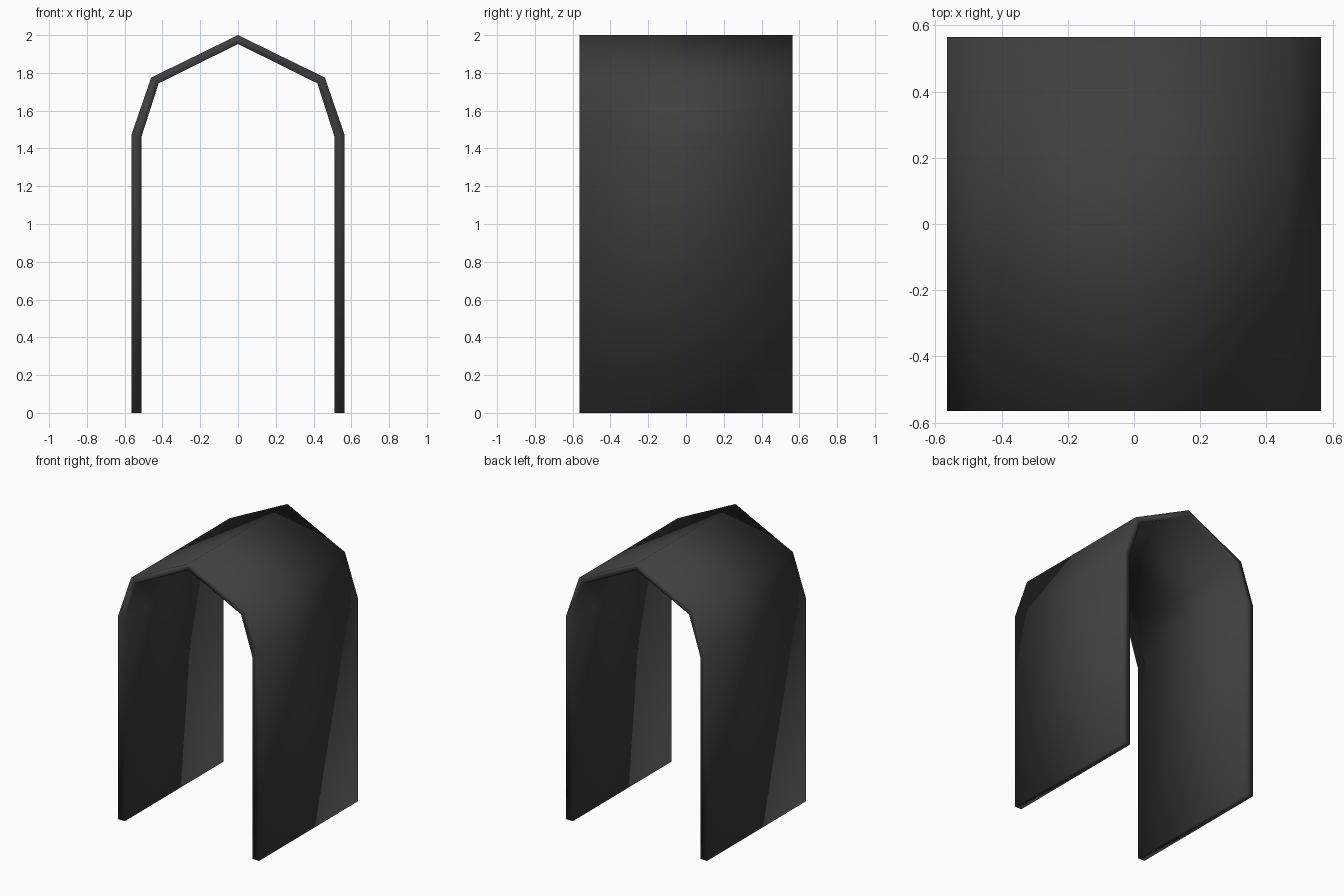
import bpy
import bmesh

old = bpy.data.objects.get("Cube")
if old:
    bpy.data.objects.remove(old, do_unlink=True)

# Dark grey material
mat = bpy.data.materials.new("dark grey")
mat.use_nodes = True
colour = (0.05, 0.05, 0.05, 1)
mat.diffuse_color = colour
mat.node_tree.nodes["Principled BSDF"].inputs["Base Color"].default_value = colour

HALF_DEPTH = 0.565


def mirrored(half):
    """Full arch path from the left foot over the ridge to the right foot."""
    return half + [(-x, z) for x, z in reversed(half[:-1])]


# Outer and inner outlines of the arched shell
outer = mirrored([(0.565, 0), (0.565, 1.47), (0.46, 1.775), (0, 2)])
inner = mirrored([(0.51, 0), (0.51, 1.465), (0.42, 1.745), (0, 1.953)])

# Shell of quads between the outlines, extruded front to back
bm = bmesh.new()
outer_verts = [bm.verts.new((x, -HALF_DEPTH, z)) for x, z in outer]
inner_verts = [bm.verts.new((x, -HALF_DEPTH, z)) for x, z in inner]
front = []
for i in range(len(outer) - 1):
    front.append(bm.faces.new((outer_verts[i], outer_verts[i + 1],
                               inner_verts[i + 1], inner_verts[i])))
result = bmesh.ops.extrude_face_region(bm, geom=front, use_keep_orig=True)
moved = [g for g in result["geom"] if isinstance(g, bmesh.types.BMVert)]
bmesh.ops.translate(bm, vec=(0, 2 * HALF_DEPTH, 0), verts=moved)
bmesh.ops.recalc_face_normals(bm, faces=bm.faces)
for face in bm.faces:
    face.smooth = True

mesh = bpy.data.meshes.new("arched_shell")
bm.to_mesh(mesh)
bm.free()
mesh.materials.append(mat)
shell = bpy.data.objects.new("arched_shell", mesh)
bpy.context.collection.objects.link(shell)
